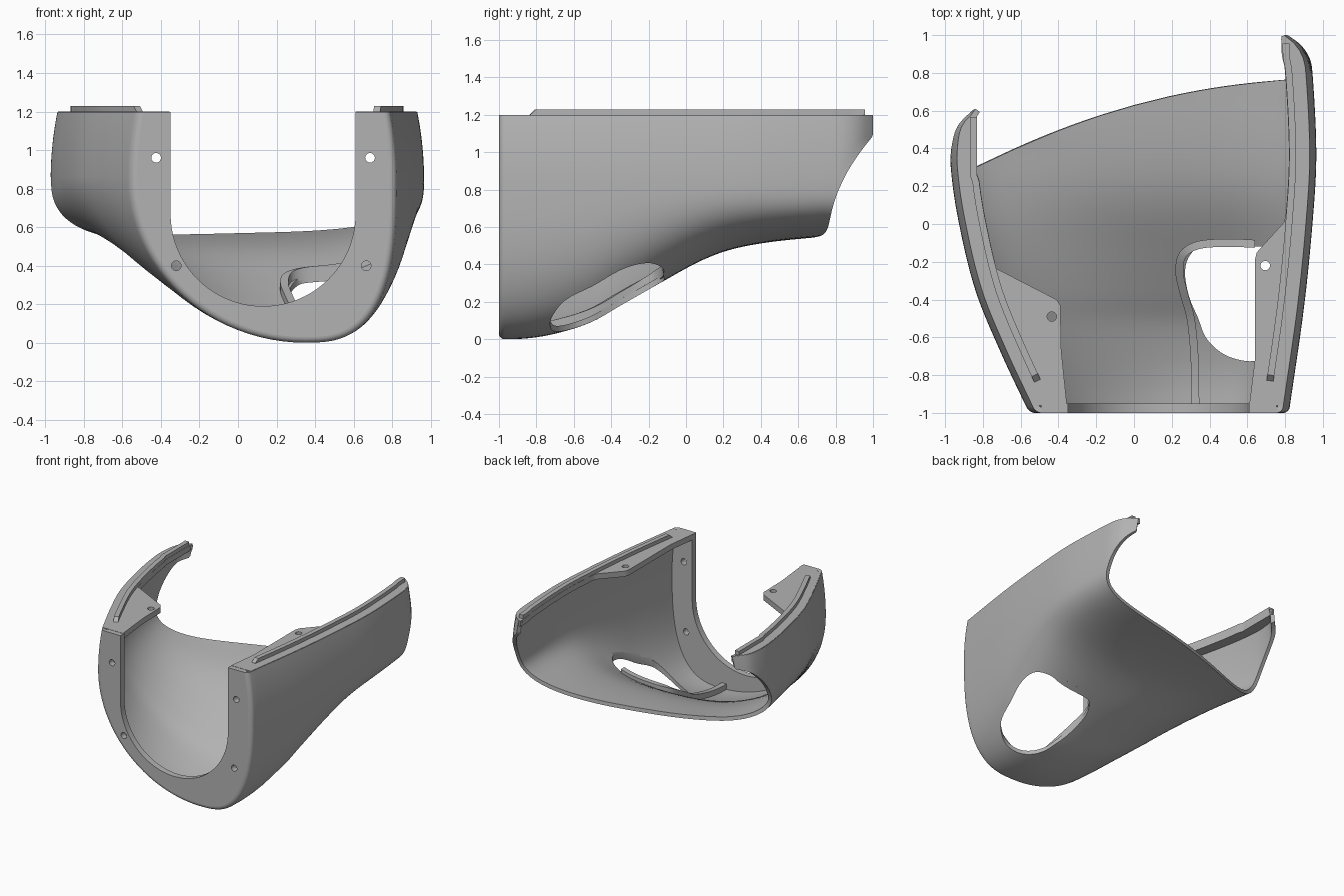
import bpy, bmesh
from math import sin, cos, pi, sqrt, radians, copysign, hypot

cube = bpy.data.objects.get("Cube")
if cube:
    bpy.data.objects.remove(cube, do_unlink=True)

TOP, SIDE, FILLET, WALL = 1.198, 0.85, 0.03, 0.03

grey = bpy.data.materials.new("plain grey")
grey.use_nodes = True
tone = (0.45, 0.45, 0.45, 1)
grey.diffuse_color = tone
grey.node_tree.nodes["Principled BSDF"].inputs["Base Color"].default_value = tone


def spline(keys):
    """Smooth function through (y, value) keys."""
    def slope(i):
        a, b = keys[max(i - 1, 0)], keys[min(i + 1, len(keys) - 1)]
        return (b[1] - a[1]) / (b[0] - a[0])

    def value(y):
        y = min(max(y, keys[0][0]), keys[-1][0])
        i = 0
        while i < len(keys) - 2 and y > keys[i + 1][0]:
            i += 1
        (y0, v0), (y1, v1) = keys[i], keys[i + 1]
        d = y1 - y0
        t = (y - y0) / d
        return (v0 * (1 + 2 * t) * (1 - t) ** 2 + v1 * t * t * (3 - 2 * t)
                + d * t * (1 - t) * ((1 - t) * slope(i) - t * slope(i + 1)))
    return value


# Lengthwise shape of the body
x_right = spline([(-1, -.555), (-.67, -.71), (-.35, -.84), (.02, -.93),
                  (.3, -.97), (.45, -.965), (.53, -.94), (.6, -.875)])
x_left = spline([(-1, .82), (-.4, .905), (.13, .955), (.4, .965), (.8, .945),
                 (.88, .93), (.95, .89), (1, .83)])
z_keel = spline([(-1, 0), (-.85, .005), (-.7, .03), (-.51, .09), (-.35, .18),
                 (-.14, .3), (.08, .42), (.24, .48), (.45, .52), (.75, .55)])
x_keel = spline([(-1, .35), (-.35, .3), (.1, .2), (.6, 0)])
n_right = spline([(-1, 2), (-.7, 1.8), (-.35, 1.8), (0, 2.2), (.4, 3.3)])
n_left = spline([(-1, 2.8), (0, 2.8), (.6, 3.3)])


def section(y, side):
    e = max(FILLET - (y + 1), 0)
    inset = FILLET - sqrt(FILLET ** 2 - e * e)
    edge = x_left(y) - inset if side > 0 else x_right(y) + inset
    return edge, x_keel(y), z_keel(y) + inset, (n_left if side > 0 else n_right)(y)


def skin(s, y):
    """Outer surface: s runs from right rim (-2) over the keel (0) to left rim (2)."""
    edge, mid, low, n = section(y, s)
    a = abs(s)
    if a > 1:
        return edge - copysign(.035, s) * (a - 1) ** 2, SIDE + (a - 1) * (TOP - SIDE)
    u = sin(a * pi / 2) ** (2 / n)
    v = max(cos(a * pi / 2), 0) ** (2 / n)
    return mid + (edge - mid) * u, SIDE - (SIDE - low) * v


def floor_z(x, y):
    edge, mid, low, n = section(y, x - x_keel(y))
    u = min(abs((x - mid) / (edge - mid)), 1)
    return SIDE - (SIDE - low) * (1 - u ** n) ** (1 / n)


def rear(s):
    """Y at which the swept rear trim meets the skin."""
    lo, hi = -1.0, 1.0
    for _ in range(40):
        y = (lo + hi) / 2
        x, z = skin(s, y)
        w = min(max(z - .55, 0) / .55, 1)
        trim = .63 + .275 * x - .14 * x * x + (.25 if x > 0 else .31) * w * w
        lo, hi = (y, hi) if y < trim else (lo, y)
    return lo


def finish(name, verts, faces, fix=True):
    mesh = bpy.data.meshes.new(name)
    mesh.from_pydata(verts, [], faces)
    if fix:
        bm = bmesh.new()
        bm.from_mesh(mesh)
        bmesh.ops.recalc_face_normals(bm, faces=bm.faces)
        bm.to_mesh(mesh)
        bm.free()
    mesh.materials.append(grey)
    obj = bpy.data.objects.new(name, mesh)
    bpy.context.collection.objects.link(obj)
    return obj


def select(obj):
    bpy.ops.object.select_all(action='DESELECT')
    obj.select_set(True)
    bpy.context.view_layer.objects.active = obj


def smooth(obj):
    select(obj)
    bpy.ops.object.shade_smooth_by_angle(angle=radians(35))


def prism(name, outline, a, b, along_y=False):
    n = len(outline)
    verts = [(p, h, q) if along_y else (p, q, h) for h in (a, b) for p, q in outline]
    faces = [tuple(range(n)), tuple(range(2 * n - 1, n - 1, -1))]
    faces += [(i, (i + 1) % n, n + (i + 1) % n, n + i) for i in range(n)]
    return finish(name, verts, faces)


def cut(obj, cutter):
    cutter.hide_render = True
    mod = obj.modifiers.new("cut", 'BOOLEAN')
    mod.operation, mod.solver, mod.object = 'DIFFERENCE', 'EXACT', cutter
    select(obj)
    bpy.ops.object.modifier_apply(modifier=mod.name)
    bpy.data.objects.remove(cutter, do_unlink=True)


def drill(obj, p, q, a, b, along_y=False):
    ring = [(p + .025 * cos(k * pi / 12), q + .025 * sin(k * pi / 12)) for k in range(24)]
    cut(obj, prism("drill", ring, a, b, along_y))


def strip(name, path, width):
    """Upright bar along a plan path of (x, y, bottom, top)."""
    verts, faces, last = [], [], len(path) - 1
    for i, (x, y, z0, z1) in enumerate(path):
        p, q = path[max(i - 1, 0)], path[min(i + 1, last)]
        dx, dy = q[0] - p[0], q[1] - p[1]
        k = width / 2 / hypot(dx, dy)
        for side, z in ((-1, z0), (1, z0), (1, z1), (-1, z1)):
            verts.append((x - side * dy * k, y + side * dx * k, z))
    for i in range(last):
        for j in range(4):
            a, b = 4 * i + j, 4 * i + (j + 1) % 4
            faces.append((a, b, b + 4, a + 4))
    faces += [(0, 1, 2, 3), tuple(4 * last + j for j in range(4))]
    smooth(finish(name, verts, faces))


# Body shell, lofted front to back and trimmed along the rear curve
cols = [-2 + i / 24 for i in range(97)]
front_rows = [FILLET * (1 - cos(k * pi / 12)) for k in range(6)]
rows = 48
verts = []
for s in cols:
    end = rear(s)
    start = FILLET - 1
    ys = [d - 1 for d in front_rows] + [start + (end - start) * j / rows for j in range(rows + 1)]
    for y in ys:
        x, z = skin(s, y)
        verts.append((x, y, z))
m = len(ys)
faces = [(i * m + j, i * m + j + 1, (i + 1) * m + j + 1, (i + 1) * m + j)
         for i in range(len(cols) - 1) for j in range(m - 1)]
shell = finish("body_shell", verts, faces, fix=False)
solid = shell.modifiers.new("wall", 'SOLIDIFY')
solid.thickness, solid.offset = WALL, -1
select(shell)
bpy.ops.object.modifier_apply(modifier=solid.name)

# Rounded opening low in the left side
corners = [(.27, -.25), (.29, -.38), (.34, -.5), (.38, -.6), (.46, -.68), (.56, -.72),
           (.66, -.72), (.74, -.65), (.78, -.5), (.81, -.32), (.79, -.19), (.71, -.125),
           (.6, -.12), (.37, -.12), (.3, -.16)]
opening = []
for i, b in enumerate(corners):
    a, c, d = corners[i - 1], corners[(i + 1) % 15], corners[(i + 2) % 15]
    for t in (0, .25, .5, .75):
        opening.append(tuple(b[k] + t / 2 * (c[k] - a[k] + t * (
            2 * a[k] - 5 * b[k] + 4 * c[k] - d[k] + t * (3 * b[k] - a[k] - 3 * c[k] + d[k])))
            for k in (0, 1)))
cut(shell, prism("opening_cutter", opening, -.2, .62))
smooth(shell)

# Front flange with the round-bottomed mouth
outline = [skin(s, -1) for s in cols]
outline += [(.61, TOP)]
outline += [(.13 + .48 * cos(k * pi / 40), .67 - .48 * sin(k * pi / 40)) for k in range(41)]
outline += [(-.35, TOP)]
flange = prism("front_flange", outline, -1, -.95, True)
for x, z in ((-.425, .96), (.685, .96), (-.32, .4), (.665, .4)):
    drill(flange, x, z, -1.1, -.9, True)
smooth(flange)

# Top rims with screw tabs, and the raised rails on them
tabs = {"right": (-1, [(-.74, -.23), (-.41, -.4), (-.39, -.43), (-.385, -.67), (-.355, -.96)],
                  (-.435, -.49), -.83, -.85),
        "left": (1, [(.795, .01), (.65, -.15), (.64, -.19), (.64, -.72), (.61, -.96)],
                 (.695, -.22), .78, .805)}
for name, (side, tab, hole, tip, rail_tip) in tabs.items():
    end = rear(2 * side) - .004

    def inward(y, gap, limit):
        x = abs(skin(2 * side, y)[0]) - gap
        return side * (max(x, abs(limit)) if y > .25 else x)

    ys = [-.96 + (end + .96) * k / 50 for k in range(51)]
    outer = [(inward(y, .004, 0), y) for y in ys]
    inner = [(inward(y, .11, tip), y) for y in reversed(ys) if y > tab[0][1] + .02]
    rim = prism(name + "_rim", outer + inner + tab, 1.155, 1.2)
    drill(rim, *hole, 1.1, 1.3)
    smooth(rim)
    ys = [-.83, -.8] + [-.8 + (end - .04 + .8) * k / 40 for k in range(1, 41)]
    strip(name + "_rail", [(inward(y, .09, rail_tip), y, 1.19, 1.23 if k else 1.201)
                           for k, y in enumerate(ys)], .036)

# Inner rib from the flange round the edge of the opening
rib_x = spline([(0, .325), (.25, .32), (.45, .3), (.6, .262), (.7, .24), (.8, .26),
                (.9, .34), (1.05, .5), (1.2, .64)])
rib_y = spline([(0, -.955), (.25, -.7), (.45, -.5), (.6, -.36), (.7, -.25), (.8, -.16),
                (.9, -.112), (1.05, -.1), (1.2, -.105)])
path = []
for k in range(61):
    x, y = rib_x(k / 50), rib_y(k / 50)
    z = floor_z(x, y)
    path.append((x, y, z + .012, z + .075))
strip("opening_rib", path, .042)
